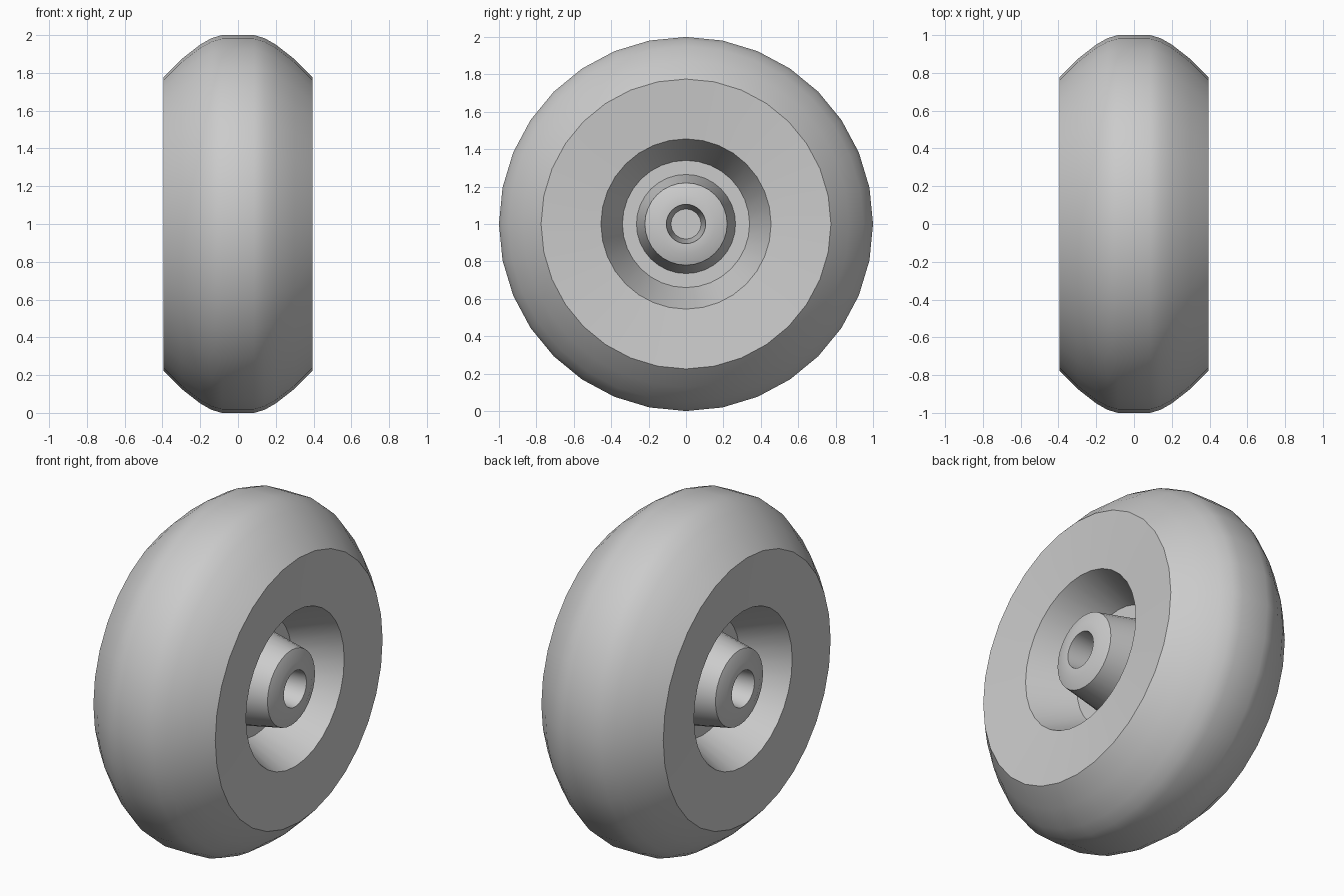
import bpy, bmesh, math

if "Cube" in bpy.data.objects:
    bpy.data.objects.remove(bpy.data.objects["Cube"])

SEGMENTS = 32
CENTRE_Z = 1.0


def revolve(name, profile):
    """Spin a list of (x, radius) points around the axle; radius 0 makes a cap."""
    bm = bmesh.new()
    rings = []
    for x, r in profile:
        count = 1 if r == 0 else SEGMENTS
        rings.append([bm.verts.new((x,
                                    r * math.cos(2 * math.pi * i / SEGMENTS),
                                    CENTRE_Z + r * math.sin(2 * math.pi * i / SEGMENTS)))
                      for i in range(count)])
    for a, b in zip(rings, rings[1:]):
        for i in range(SEGMENTS):
            j = (i + 1) % SEGMENTS
            if len(a) == 1:
                bm.faces.new((a[0], b[i], b[j]))
            elif len(b) == 1:
                bm.faces.new((a[i], b[0], a[j]))
            else:
                bm.faces.new((a[i], b[i], b[j], a[j]))
    bmesh.ops.recalc_face_normals(bm, faces=bm.faces)
    # Make sure the surface faces away from the wheel body
    if bm.calc_volume(signed=True) < 0:
        bmesh.ops.reverse_faces(bm, faces=bm.faces)
    mesh = bpy.data.meshes.new(name)
    bm.to_mesh(mesh)
    bm.free()
    obj = bpy.data.objects.new(name, mesh)
    bpy.context.collection.objects.link(obj)
    bpy.ops.object.select_all(action='DESELECT')
    obj.select_set(True)
    bpy.context.view_layer.objects.active = obj
    bpy.ops.object.shade_smooth_by_angle(angle=math.radians(30))
    return obj


# Half profile from the middle of the hub bore out to the tread
half = [
    (0.11, 0.0), (0.11, 0.08),                      # bore bottom
    (0.37, 0.105), (0.37, 0.155), (0.345, 0.22),    # hub nose
    (0.11, 0.265), (0.11, 0.34),                    # hub side and recess floor
    (0.37, 0.455), (0.395, 0.775),                  # recess wall and side face
    (0.30, 0.872), (0.20, 0.95), (0.14, 0.984), (0.085, 1.0),  # rounded tread
]

# Whole wheel: the half profile followed by its mirror image
revolve("wheel", half + [(-x, r) for x, r in reversed(half)])
